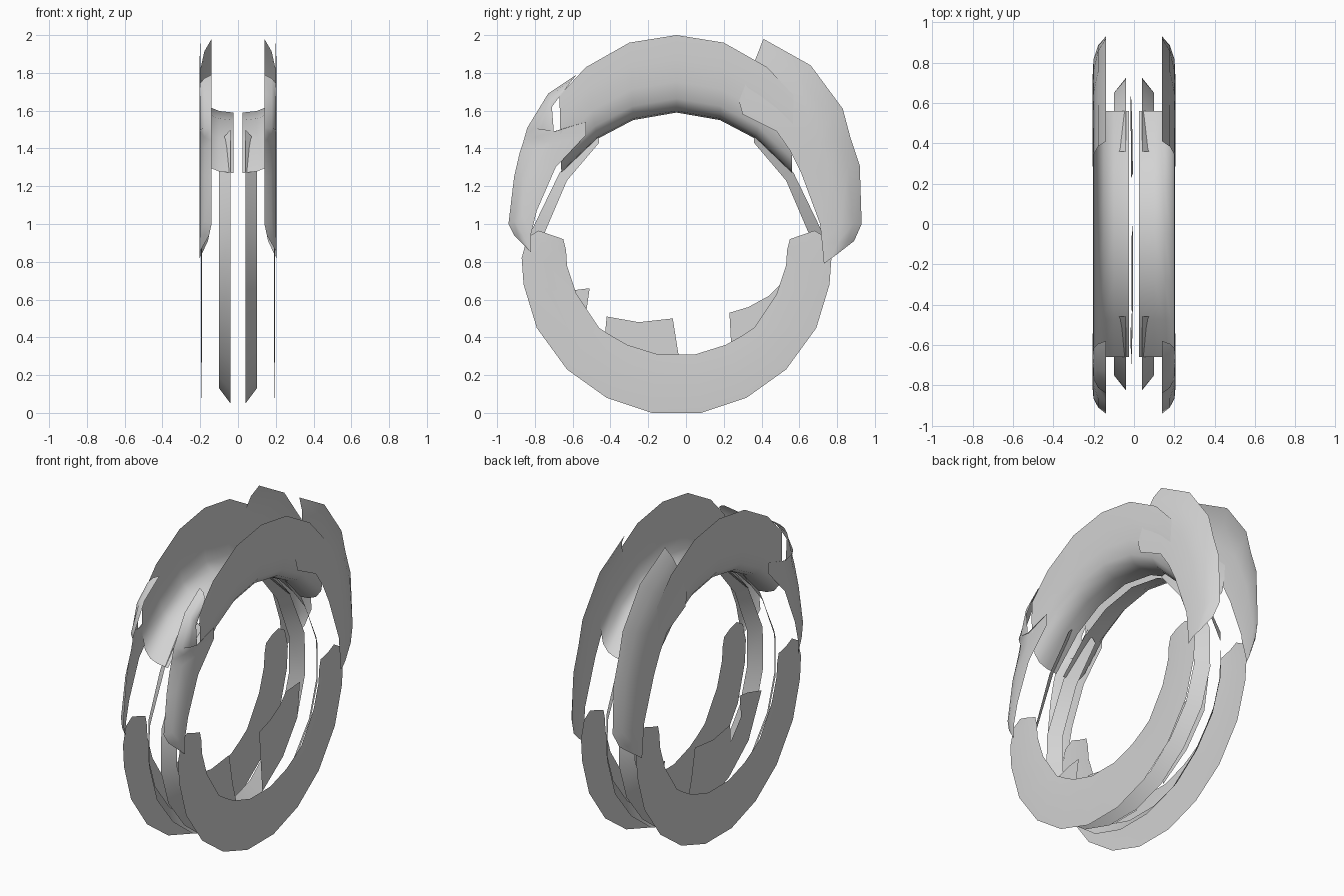
import bpy
import bmesh
import math

cube = bpy.data.objects.get("Cube")
if cube:
    bpy.data.objects.remove(cube, do_unlink=True)

grey = bpy.data.materials.new("plain_grey")
grey.use_nodes = True
colour = (0.65, 0.65, 0.65, 1)
grey.diffuse_color = colour
grey.node_tree.nodes["Principled BSDF"].inputs["Base Color"].default_value = colour

MID_Y = -0.05   # fore-aft middle of the symmetric parts


def finish(name, bm, mirrored):
    """Turn a sheet outward, store it, and repeat it on the other side."""
    bm.normal_update()
    if sum(f.normal.x * f.calc_area() for f in bm.faces) < 0:
        bmesh.ops.reverse_faces(bm, faces=bm.faces[:])
    mesh = bpy.data.meshes.new(name)
    bm.to_mesh(mesh)
    bm.free()
    mesh.materials.append(grey)
    obj = bpy.data.objects.new(name, mesh)
    bpy.context.collection.objects.link(obj)
    if mirrored:
        mod = obj.modifiers.new("other_side", 'MIRROR')
        mod.use_mirror_merge = False
    bpy.ops.object.select_all(action='DESELECT')
    obj.select_set(True)
    bpy.context.view_layer.objects.active = obj
    bpy.ops.object.shade_smooth_by_angle(angle=math.radians(50))
    return obj


def loft(name, outer, inner, section, tip=()):
    """Sheet between two (y, z) paths; section lists (blend, x) from outer to inner.
    tip gives how far the last stations flatten out to the widest x."""
    bm = bmesh.new()
    wide = max(x for _, x in section)
    flat = [0] * (len(outer) - len(tip)) + list(tip)
    rows = []
    for (oy, oz), (iy, iz), f in zip(outer, inner, flat):
        rows.append([bm.verts.new((x + (wide - x) * f, oy + (iy - oy) * t, oz + (iz - oz) * t))
                     for t, x in section])
    for a, b in zip(rows, rows[1:]):
        for k in range(len(section) - 1):
            bm.faces.new((a[k], a[k + 1], b[k + 1], b[k]))
    return finish(name, bm, True)


def both_ways(half):
    """Reflect a half path (distance, z) about the middle."""
    front = [(MID_Y - d, z) for d, z in half]
    back = [(MID_Y + d, z) for d, z in reversed(half) if d > 0]
    return front + back


# Upper arch: side wall rolling into an inner lip
loft("upper_arch",
     both_ways([(.62, 1.68), (.48, 1.83), (.25, 1.96), (0, 2.0)]),
     both_ways([(.61, 1.27), (.42, 1.45), (.23, 1.55), (0, 1.59)]),
     [(0, .198), (.3, .203), (.6, .2), (.82, .185), (.93, .15), (.98, .1), (1, .025)])

# Lower ring plates, open at the top
loft("lower_ring",
     both_ways([(.73, .965), (.79, .93), (.82, .82), (.81, .68),
                (.74, .45), (.58, .23), (.37, .08), (.13, 0)]),
     both_ways([(.60, .92), (.585, .86), (.58, .78), (.53, .63),
                (.41, .45), (.34, .405), (.26, .36), (.10, .31)]),
     [(0, .192), (.5, .197), (1, .19)])

# Narrow sloping hoops inside
loft("inner_hoop",
     both_ways([(.41, 1.50), (.62, 1.27), (.77, .96), (.775, .70),
                (.70, .47), (.54, .27), (.34, .12), (.12, .05)]),
     both_ways([(.41, 1.43), (.58, 1.23), (.70, .95), (.70, .72),
                (.63, .51), (.49, .33), (.31, .19), (.11, .13)]),
     [(0, .04), (1, .10)])

# Front and back side guards, rolled in along the outer rim
guard = [(0, .14), (.2, .178), (.5, .2), (1, .205)]
loft("front_guard",
     [(-.58, 1.79), (-.73, 1.69), (-.84, 1.51), (-.86, 1.44), (-.88, 1.38),
      (-.91, 1.25), (-.94, 1.0), (-.91, .94), (-.83, .86)],
     [(-.65, 1.70), (-.71, 1.62), (-.70, 1.49), (-.53, 1.54), (-.53, 1.47),
      (-.69, 1.30), (-.79, 1.07), (-.82, .95), (-.82, .85)],
     guard, tip=(.2, .9))
loft("back_guard",
     [(.41, 1.98), (.66, 1.84), (.83, 1.61), (.87, 1.46), (.92, 1.31),
      (.93, 1.0), (.89, .91), (.80, .84)],
     [(.28, 1.65), (.30, 1.58), (.48, 1.49), (.55, 1.39), (.61, 1.27),
      (.71, 1.0), (.72, .90), (.73, .79)],
     guard, tip=(.3, .8))


# Slightly leaning centre webs
def web(name, outline):
    bm = bmesh.new()
    bm.faces.new([bm.verts.new((-.002 - .022 * z, y, z)) for y, z in outline])
    bmesh.ops.triangulate(bm, faces=bm.faces[:])
    finish(name, bm, False)


web("front_web", [(-.59, .65), (-.51, .66), (-.53, .52), (-.43, .40), (-.42, .51),
                  (-.25, .48), (-.07, .50), (-.04, .31), (.02, .08), (-.18, .08),
                  (-.42, .18), (-.61, .34), (-.73, .61)])
web("back_web", [(.23, .53), (.33, .56), (.44, .62), (.50, .68), (.64, .69),
                 (.61, .48), (.46, .29), (.25, .15)])
